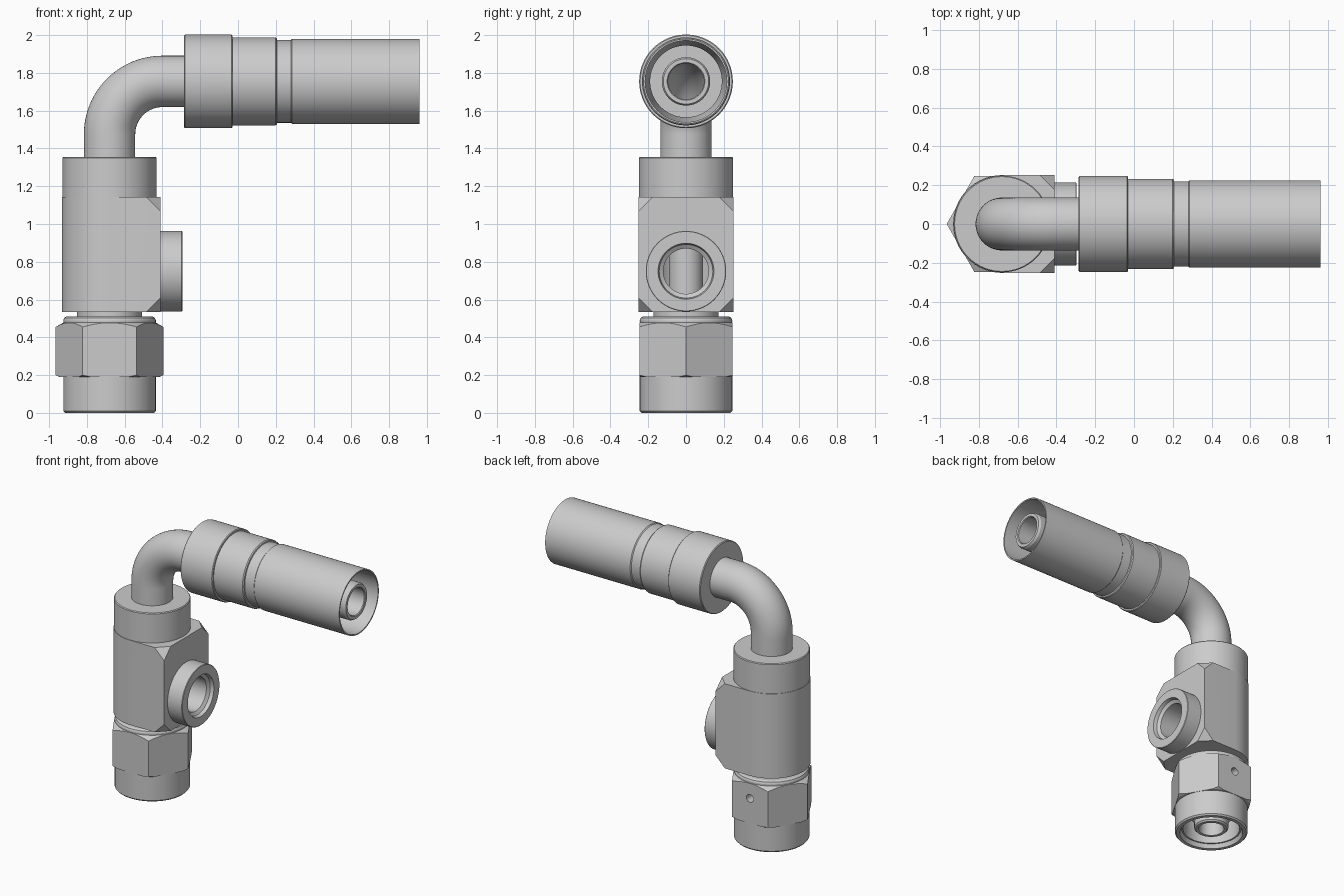
import bpy, bmesh
from math import sin, cos, pi, radians
from mathutils import Vector

if "Cube" in bpy.data.objects:
    bpy.data.objects.remove(bpy.data.objects["Cube"])

X, Y, Z = Vector((1, 0, 0)), Vector((0, 1, 0)), Vector((0, 0, 1))
AX = -0.68      # x of the vertical axis
HZ = 1.755      # z of the horizontal axis
PZ = 0.75       # z of the side port


def finish(bm, name):
    bmesh.ops.remove_doubles(bm, verts=bm.verts, dist=1e-5)
    bmesh.ops.recalc_face_normals(bm, faces=bm.faces)
    me = bpy.data.meshes.new(name)
    bm.to_mesh(me)
    bm.free()
    ob = bpy.data.objects.new(name, me)
    bpy.context.collection.objects.link(ob)
    return ob


def skin(name, rings, n=64):
    """Closed surface through rings of (centre, u, v, radius)."""
    bm = bmesh.new()
    loops = [[bm.verts.new(c + r * (cos(2 * pi * i / n) * u + sin(2 * pi * i / n) * v))
              for i in range(n)] for c, u, v, r in rings]
    for k, a in enumerate(loops):
        m = (k + 1) % len(loops)
        if rings[k][3] == 0 and rings[m][3] == 0:
            continue
        b = loops[m]
        for i in range(n):
            j = (i + 1) % n
            bm.faces.new((a[i], a[j], b[j], b[i]))
    return finish(bm, name)


def lathe(name, profile, axis='Z', n=64):
    """Turn a closed profile of (radius, position along axis)."""
    if axis == 'Z':
        rings = [(Vector((AX, 0, t)), X, Y, r) for r, t in profile]
    elif axis == 'Y':
        rings = [(Vector((AX, t, 0.37)), Z, X, r) for r, t in profile]
    else:
        rings = [(Vector((t, 0, axis)), Y, Z, r) for r, t in profile]
    return skin(name, rings, n)


def rod(r, a, b, axis='Z', n=64, name="cutter"):
    return lathe(name, [(0, a), (r, a), (r, b), (0, b)], axis, n)


def boolean(ob, cutter, op='DIFFERENCE'):
    cutter.hide_render = True
    mod = ob.modifiers.new("cut", 'BOOLEAN')
    mod.operation, mod.solver, mod.object = op, 'EXACT', cutter
    bpy.context.view_layer.objects.active = ob
    bpy.ops.object.modifier_apply(modifier=mod.name)
    bpy.data.objects.remove(cutter, do_unlink=True)


# Hex part of the swivel nut, with chamfered corners, cavity and wire hole
nut = rod(0.285, 0.15, 0.52, n=6, name="nut_hex")
boolean(nut, lathe("cutter", [(0, 0.19), (0.265, 0.19), (0.29, 0.203), (0.29, 0.452),
                              (0.245, 0.478), (0, 0.478)]), 'INTERSECT')
boolean(nut, rod(0.195, 0.1, 0.3))
boolean(nut, rod(0.028, 0.17, 0.35, 'Y', 24))

# Round skirt below and collar above the hex
lathe("nut_skirt", [(0.212, 0), (0.236, 0), (0.245, 0.01), (0.245, 0.2),
                    (0.19, 0.2), (0.19, 0.03), (0.2, 0.03)])
lathe("nut_collar", [(0.15, 0.42), (0.243, 0.42), (0.245, 0.49), (0.24, 0.503),
                     (0.228, 0.511), (0.15, 0.511)])

# Hollow stem running from the nut up through the body
lathe("stem", [(0.085, 0.03), (0.105, 0.03), (0.115, 0.04), (0.115, 0.09), (0.188, 0.2),
               (0.188, 0.28), (0.172, 0.3), (0.172, 0.58), (0.09, 0.59),
               (0.09, 1.05), (0.08, 1.05), (0.08, 0.06)])

# Body: half-round back, square front with snipped corners
bm = bmesh.new()
R = 0.252
outline = [(AX + R * cos(radians(a)), R * sin(radians(a)))
           for a in [90 + 180 * i / 32 for i in range(33)]]
outline += [(-0.41, -R), (-0.41, R)]
face = bm.faces.new([bm.verts.new((x, y, 0.535)) for x, y in outline])
top = bmesh.ops.extrude_face_region(bm, geom=[face])
bmesh.ops.translate(bm, vec=(0, 0, 0.607),
                    verts=[v for v in top['geom'] if isinstance(v, bmesh.types.BMVert)])
bmesh.ops.bevel(bm, geom=[v for v in bm.verts if v.co.x > -0.42], offset=0.075,
                segments=1, affect='VERTICES')
body = finish(bm, "body")
boolean(body, rod(0.16, 0.575, 1.0))
boolean(body, rod(0.14, -0.66, -0.3, PZ))

# Body top and side port
lathe("body_top", [(0, 1.1), (0.249, 1.1), (0.249, 1.35), (0.244, 1.356), (0, 1.356)])
lathe("side_port", [(0.213, -0.45), (0.213, -0.298), (0.21, -0.295), (0.148, -0.295),
                    (0.142, -0.32), (0.12, -0.335), (0.12, -0.53), (0.145, -0.53),
                    (0.145, -0.45)], PZ)

# Elbow pipe: straight, quarter bend, straight; outside then bore
B = 0.28
path = [(Vector((AX, 0, 1.3)), X)]
for i in range(25):
    a = pi / 2 * i / 24
    u = Vector((cos(a), 0, -sin(a)))
    path.append((Vector((AX + B, 0, HZ - B)) - B * u, u))
path.append((Vector((-0.2, 0, HZ)), -Z))
skin("elbow_pipe", [(c, u, Y, 0.136) for c, u in path] +
     [(c, u, Y, 0.095) for c, u in reversed(path)])

# Crimp sleeve and the hose tail inside it
lathe("crimp_sleeve", [(0.12, -0.285), (0.243, -0.285), (0.248, -0.28), (0.248, -0.035),
                       (0.243, -0.03), (0.233, -0.03), (0.233, 0.198), (0.228, 0.205),
                       (0.219, 0.207), (0.219, 0.28), (0.225, 0.286), (0.225, 0.96),
                       (0.216, 0.96), (0.214, 0.3), (0.19, 0.2), (0.19, -0.18),
                       (0.12, -0.18)], HZ)
lathe("hose_tail", [(0.095, -0.22), (0.128, -0.22), (0.128, 0.925), (0.12, 0.94),
                    (0.1, 0.94), (0.095, 0.935)], HZ)

# Smooth round surfaces, keep machined edges crisp
for ob in bpy.context.scene.objects:
    ob.select_set(True)
bpy.context.view_layer.objects.active = body
bpy.ops.object.shade_smooth_by_angle(angle=radians(20))
